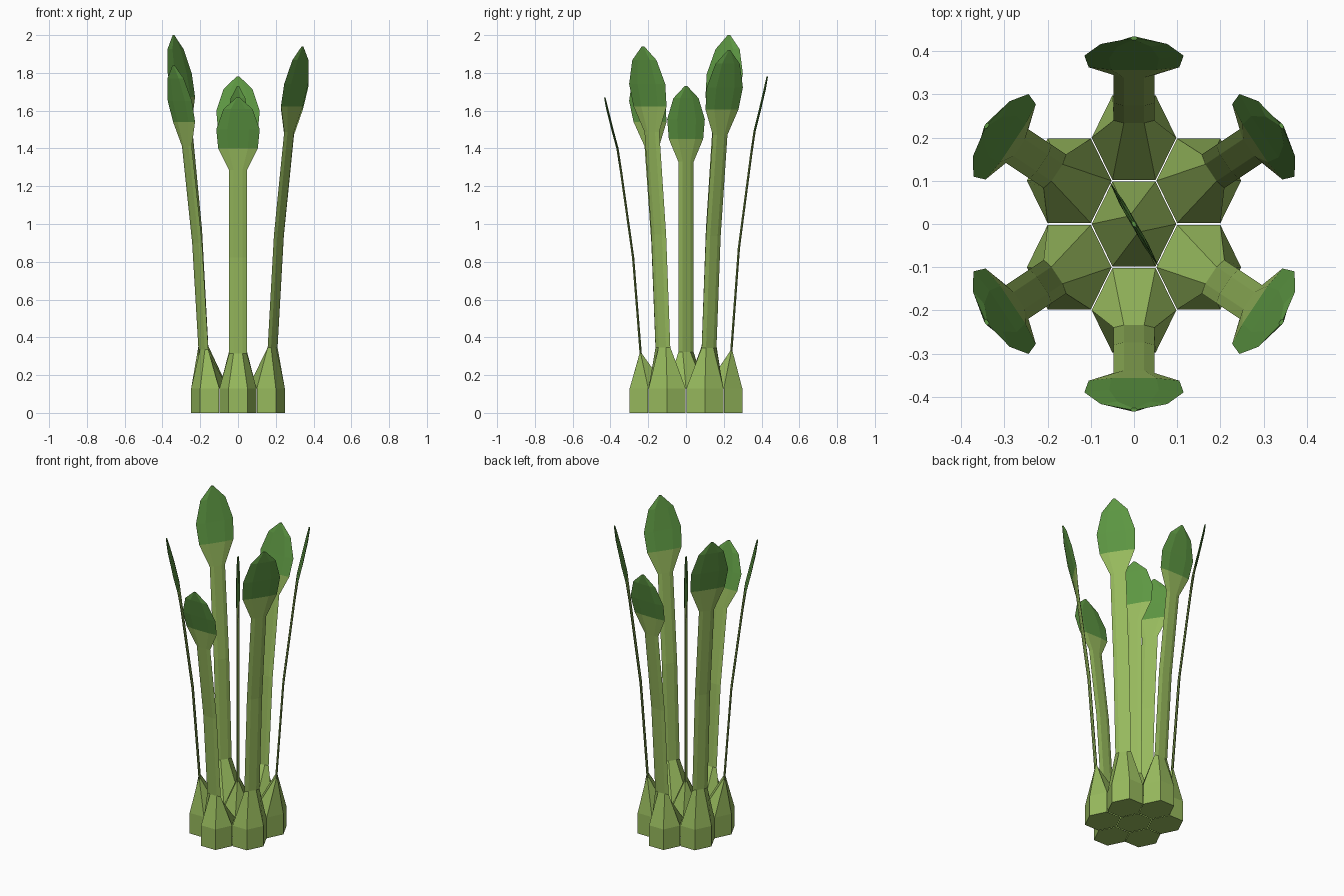
import bpy, math
from mathutils import Vector

if "Cube" in bpy.data.objects:
    bpy.data.objects.remove(bpy.data.objects["Cube"])


def material(name, color):
    m = bpy.data.materials.new(name)
    m.diffuse_color = color
    m.use_nodes = True
    m.node_tree.nodes["Principled BSDF"].inputs["Base Color"].default_value = m.diffuse_color
    return m


STEM = material("stem_green", (0.31, 0.49, 0.11, 1))
LEAF = material("leaf_green", (0.11, 0.31, 0.055, 1))
RIM_Z = 0.13

# Hexagonal cells: x, y, shoot height, whole-shoot facing angle
CELLS = [(0, -0.2, 1.67), (0, 0.2, 1.78), (0.15, -0.1, 1.94), (0.15, 0.1, 1.92),
         (-0.15, -0.1, 1.84), (-0.15, 0.1, 2.0), (0, 0, 1.73)]
HEX = [(0.098, 0), (0.05, 0.098), (-0.05, 0.098), (-0.098, 0), (-0.05, -0.098), (0.05, -0.098)]

# Sections: height fraction, outward lean, half width, half thickness
STEM_SECTIONS = [(0.12, 0.04, 0.047, 0.006), (0.45, 0.08, 0.047, 0.006),
                 (0.75, 0.145, 0.047, 0.006), (0.825, 0.163, 0.105, 0.006)]
LEAF_SECTIONS = [STEM_SECTIONS[-1], (0.89, 0.19, 0.115, 0.006),
                 (0.96, 0.217, 0.077, 0.006), (1.0, 0.23, 0.008, 0.004)]


def make(name, verts, faces, mat):
    me = bpy.data.meshes.new(name)
    me.from_pydata(verts, [], faces)
    me.materials.append(mat)
    ob = bpy.data.objects.new(name, me)
    bpy.context.collection.objects.link(ob)


def loft(name, rings, mat, cap):
    """Skin a stack of six-sided rings."""
    verts = [v for r in rings for v in r]
    faces = [(k * 6 + i, k * 6 + (i + 1) % 6, k * 6 + 6 + (i + 1) % 6, k * 6 + 6 + i)
             for k in range(len(rings) - 1) for i in range(6)]
    if cap:
        faces.append(tuple(range(len(verts) - 6, len(verts))))
    make(name, verts, faces, mat)


def ring(cell, section, side, out):
    """Flattened hexagon, wide along side and thin along out."""
    t, lean, w, th = section
    x, y, h = cell
    c = Vector((x, y, RIM_Z + t * (h - RIM_Z)))
    if x or y:
        c += out * lean
    pts = []
    for i in range(6):
        a = math.radians(60 * i)
        pts.append(c + side * w * math.cos(a) + out * th * math.sin(a) / 0.866)
    return pts


# Base clump: outer walls and underside
verts, faces = [], []
centres = [(c[0], c[1]) for c in CELLS]
for cx, cy in centres:
    n = len(verts)
    for z in (0, RIM_Z):
        verts += [(cx + px, cy + py, z) for px, py in HEX]
    faces.append(tuple(n + i for i in reversed(range(6))))
    for i in range(6):
        j = (i + 1) % 6
        nx, ny = cx + HEX[i][0] + HEX[j][0], cy + HEX[i][1] + HEX[j][1]
        if not any(math.hypot(nx - a, ny - b) < 0.03 for a, b in centres):
            faces.append((n + i, n + j, n + 6 + j, n + 6 + i))
make("base_clump", verts, faces, STEM)

# Shoots: tapered foot, flat stem and leaf blade
for k, cell in enumerate(CELLS):
    x, y, h = cell
    ang = math.atan2(y, x) if (x or y) else math.radians(30)
    out = Vector((math.cos(ang), math.sin(ang), 0))
    side = Vector((out.y, -out.x, 0))
    # line the flattened ring up with the nearest rim corner
    start = round(math.degrees(math.atan2(side.y, side.x)) / 60) % 6
    rim = [Vector((x + HEX[(start + i) % 6][0], y + HEX[(start + i) % 6][1], RIM_Z))
           for i in range(6)]
    stem = [ring(cell, s, side, out) for s in STEM_SECTIONS]
    blade = [ring(cell, s, side, out) for s in LEAF_SECTIONS]
    loft(f"stem_{k + 1}", [rim] + stem, STEM, False)
    loft(f"leaf_{k + 1}", blade, LEAF, True)
